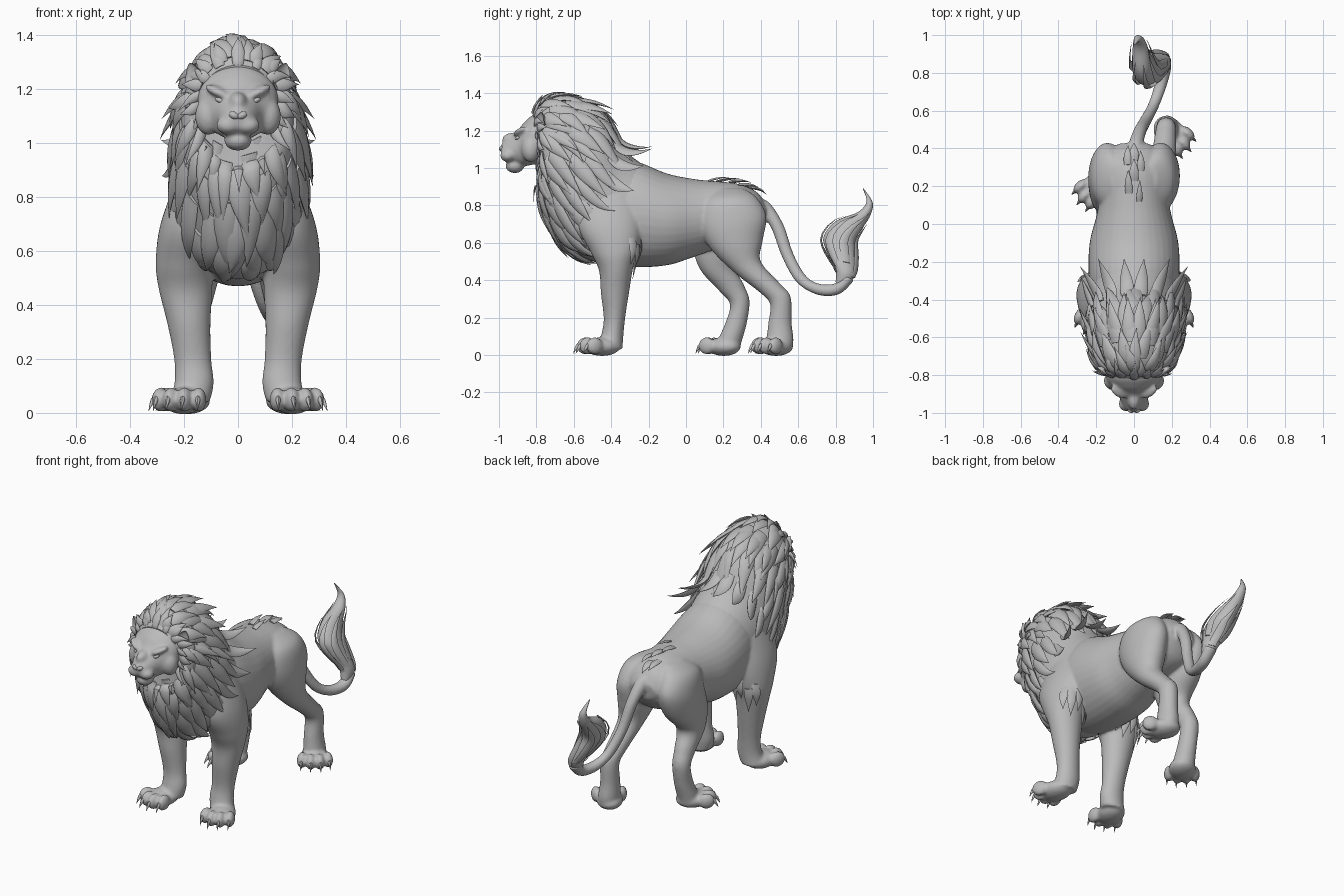
import bpy, bmesh, random
from math import sin, cos, pi, radians
from mathutils import Vector, Matrix

random.seed(4)
cube = bpy.data.objects.get("Cube")
if cube:
    bpy.data.objects.remove(cube, do_unlink=True)

stone = bpy.data.materials.new("warm_grey")
stone.use_nodes = True
stone.diffuse_color = (0.5, 0.5, 0.5, 1)
stone.node_tree.nodes["Principled BSDF"].inputs["Base Color"].default_value = (0.5, 0.5, 0.5, 1)


def finish(bm, name, voxel=0):
    """Turn a bmesh into a smooth object, optionally fused by remeshing."""
    bmesh.ops.recalc_face_normals(bm, faces=bm.faces)
    mesh = bpy.data.meshes.new(name)
    bm.to_mesh(mesh)
    bm.free()
    mesh.materials.append(stone)
    obj = bpy.data.objects.new(name, mesh)
    bpy.context.collection.objects.link(obj)
    bpy.ops.object.select_all(action='DESELECT')
    obj.select_set(True)
    bpy.context.view_layer.objects.active = obj
    bpy.ops.object.shade_smooth_by_angle(angle=radians(50))
    if voxel:
        fuse = obj.modifiers.new("fuse", 'REMESH')
        fuse.mode = 'VOXEL'
        fuse.voxel_size = voxel
        fuse.use_smooth_shade = True
        relax = obj.modifiers.new("relax", 'SMOOTH')
        relax.factor = 0.5
        relax.iterations = 7


def skin(bm, rings):
    """Bridge a list of point rings and cap both ends."""
    rows = [[bm.verts.new(p) for p in ring] for ring in rings]
    n = len(rows[0])
    for a, b in zip(rows, rows[1:]):
        for i in range(n):
            j = (i + 1) % n
            bm.faces.new((a[i], a[j], b[j], b[i]))
    bm.faces.new(rows[0][::-1])
    bm.faces.new(rows[-1])


def spline(a, b, c, d, u):
    return b + 0.5 * u * (c - a + u * (2 * a - 5 * b + 4 * c - d + u * (3 * (b - c) + d - a)))


def surf(secs, t, angle):
    """Point on a loft. Section: first edge y z, second edge y z, half width, centre x."""
    i = max(0, min(int(t), len(secs) - 2))
    near = [secs[max(0, min(k, len(secs) - 1))] for k in range(i - 1, i + 3)]
    y1, z1, y2, z2, w, x = (spline(*v, t - i) for v in zip(*near))
    k = cos(angle)
    return Vector((x + w * sin(angle), (y1 + y2 + k * (y1 - y2)) / 2, (z1 + z2 + k * (z1 - z2)) / 2))


def loft(bm, secs, sides=36, steps=6):
    total = (len(secs) - 1) * steps
    skin(bm, [[surf(secs, k / steps, 2 * pi * i / sides) for i in range(sides)]
              for k in range(total + 1)])


def flip(secs):
    return [(*s[:5], -s[5]) for s in secs]


def ball(bm, centre, radii, turn=0, tilt=0):
    m = (Matrix.Translation(centre) @ Matrix.Rotation(turn, 4, 'Z')
         @ Matrix.Rotation(tilt, 4, 'Y') @ Matrix.Diagonal((*radii, 1)))
    return bmesh.ops.create_uvsphere(bm, u_segments=20, v_segments=12, radius=1, matrix=m)['verts']


def strand(bm, pts, sides, width, flat):
    """Pointed lock that swells in the middle."""
    rings = []
    last = len(pts) - 1
    for k, p in enumerate(pts):
        s = k / last
        w = width * max(0.02, (0.7 + 1.9 * s) * (1 - s) ** 1.2)
        along = (pts[min(k + 1, last)] - pts[max(k - 1, 0)]).normalized()
        side = sides[k].normalized()
        up = along.cross(side).normalized()
        rings.append([p + side * w * cos(q * pi / 4) + up * w * flat * sin(q * pi / 4) for q in range(8)])
    skin(bm, rings)


def lock(bm, secs, t, a, length, width, lift, curl=0.0, flat=0.35):
    """Lay a strand on a loft, following its length and lifting at the tip."""
    pts, sides = [], []
    for k in range(10):
        s = k / 9
        tt, aa = t + length * s, a + curl * s * s
        p = surf(secs, tt, aa)
        side = surf(secs, tt, aa + 0.05) - surf(secs, tt, aa - 0.05)
        flow = surf(secs, tt + 0.05, aa) - surf(secs, tt - 0.05, aa)
        out = side.cross(flow).normalized()
        if out.dot(p - surf(secs, tt, aa + pi)) < 0:
            out = -out
        pts.append(p + out * (lift * s ** 1.8 + 0.01 * sin(pi * s)))
        sides.append(side)
    strand(bm, pts, sides, width, flat)


# Profiles
torso = [(-.6, 1.1, -.62, .6, .17, 0), (-.4, 1.06, -.45, .5, .215, 0), (-.25, 1.03, -.28, .47, .24, 0),
         (-.1, .97, -.1, .48, .235, 0), (.05, .94, .03, .52, .2, 0), (.15, .93, .15, .56, .18, 0),
         (.28, .915, .26, .58, .18, 0), (.38, .87, .36, .62, .15, 0), (.43, .8, .42, .7, .08, 0)]
head = [(-.68, 1.29, -.68, 1.03, .14, 0), (-.8, 1.29, -.8, 1.02, .15, 0), (-.86, 1.25, -.86, 1.01, .125, 0),
        (-.9, 1.2, -.89, 1.01, .09, 0), (-.95, 1.155, -.935, 1.03, .066, 0),
        (-.98, 1.13, -.965, 1.04, .05, 0), (-.995, 1.115, -.985, 1.06, .03, 0)]
front_leg = [(-.56, .9, -.28, .92, .06, .15), (-.58, .7, -.24, .72, .1, .185), (-.51, .55, -.25, .58, .105, .2),
             (-.465, .45, -.28, .48, .1, .195), (-.455, .33, -.305, .33, .08, .182), (-.44, .2, -.325, .2, .069, .168),
             (-.45, .12, -.335, .1, .073, .163), (-.47, .05, -.34, .03, .075, .18)]
thigh = [(.17, .89, .31, .89, .03, .09), (.09, .82, .38, .84, .085, .125), (.07, .7, .43, .74, .1, .14)]
back_leg = thigh + [(.13, .57, .41, .61, .095, .145), (.26, .44, .4, .5, .07, .155), (.4, .33, .51, .375, .057, .165),
                    (.45, .27, .56, .31, .053, .17), (.44, .17, .565, .17, .053, .17),
                    (.43, .08, .575, .08, .06, .175), (.43, .03, .565, .02, .06, .18)]
step_leg = thigh + [(.04, .57, .38, .6, .095, .145), (.08, .45, .27, .48, .075, .155), (.18, .34, .31, .375, .057, .165),
                    (.235, .27, .34, .29, .053, .17), (.21, .17, .325, .17, .053, .17),
                    (.17, .08, .3, .08, .06, .175), (.16, .03, .285, .02, .06, .18)]
tail = [(.36, .84, .34, .74, .045, 0), (.44, .82, .4, .74, .04, .01), (.52, .7, .455, .68, .034, .03),
        (.575, .54, .515, .52, .031, .06), (.645, .42, .595, .385, .03, .1), (.72, .38, .71, .32, .033, .135),
        (.8, .385, .82, .325, .035, .16), (.84, .43, .9, .4, .038, .16)]
tuft = [(.8, .39, .86, .36, .025, .16), (.8, .46, .905, .43, .045, .15), (.755, .55, .91, .52, .06, .1),
        (.735, .63, .905, .61, .065, .06), (.8, .715, .945, .68, .05, .04),
        (.92, .765, .985, .745, .035, .03), (.965, .82, .998, .815, .02, .02), (.945, .89, .95, .89, .003, 0)]
mane = [(-.82, 1.29, -.76, 1.03, .14, 0), (-.78, 1.335, -.77, .96, .165, 0), (-.7, 1.37, -.775, .85, .2, 0),
        (-.56, 1.35, -.73, .72, .225, 0), (-.43, 1.26, -.63, .57, .24, 0),
        (-.33, 1.1, -.5, .5, .235, 0), (-.22, 1.01, -.35, .5, .23, 0)]

# Body, head and limbs fused into one skin
body = bmesh.new()
claws = bmesh.new()
for part in (torso, head, front_leg, flip(front_leg), back_leg, flip(step_leg), tail):
    loft(body, part)


def paw(x, y, side, angle):
    fwd = Vector((side * sin(angle), -cos(angle), 0))
    turn = side * angle
    c = Vector((x * side, y, 0.045))
    ball(body, c + fwd * 0.03, (0.078, 0.1, 0.05), turn)
    for i in (-1.5, -0.5, 0.5, 1.5):
        d = Matrix.Rotation(turn + i * 0.12, 3, 'Z') @ Vector((0, -1, 0))
        across = Vector((-d.y, d.x, 0))
        toe = c + across * i * 0.037 + d * (0.118 - 0.008 * i * i)
        ball(body, toe + Vector((0, 0, 0.004)), (0.029, 0.048, 0.046), turn + i * 0.12)
        path = [toe + d * (0.025 + 0.042 * s) + Vector((0, 0, 0.012 - 0.05 * s * s))
                for s in (0, 0.25, 0.5, 0.75, 1)]
        strand(claws, path, [across] * 5, 0.012, 1.2)


for s in (1, -1):
    paw(0.195, -0.42, s, radians(14))
paw(0.17, 0.505, 1, radians(38))
paw(0.17, 0.225, -1, radians(38))

# Muzzle, brows and cheeks
for s in (1, -1):
    ball(body, (s * .036, -.952, 1.066), (.046, .042, .034))
    ball(body, (s * .075, -.885, 1.192), (.055, .034, .018), s * .5, s * -.4)
    ball(body, (s * .11, -.83, 1.1), (.05, .05, .07))
ball(body, (0, -.915, 1.01), (.052, .05, .038))
ball(body, (0, -.92, 1.15), (.035, .065, .04))
finish(body, "body", 0.0085)
finish(claws, "claws")

# Eyes and nose
features = bmesh.new()
for s in (1, -1):
    ball(features, (s * .066, -.898, 1.16), (.02, .016, .011), s * .6, s * -.35)
    ball(features, (s * .014, -.984, 1.103), (.021, .016, .014), 0, s * -.4)
finish(features, "eyes_and_nose")

# Cupped ears
ears = bmesh.new()
for s in (1, -1):
    for v in ball(ears, (0, 0, 0), (.042, .03, .055)):
        if v.co.y < 0:
            v.co.y *= -0.5
        v.co.x *= 1 - 8 * max(0, v.co.z)
        v.co = Matrix.Rotation(s * 0.7, 3, 'Z') @ Matrix.Rotation(s * 0.35, 3, 'Y') @ v.co
        v.co += Vector((s * 0.165, -0.785, 1.245))
finish(ears, "ears")

# Mane: soft mass with rows of overlapping locks
mass = bmesh.new()
loft(mass, mane, 40)
finish(mass, "mane")
locks = bmesh.new()
rows = [(0.1, 7, .026), (0.6, 7, .034), (1.2, 7, .044), (1.8, 8, .05), (2.4, 8, .054), (3.0, 8, .054), (3.6, 8, .052)]
for r, (t, count, width) in enumerate(rows):
    for i in range(count):
        a = pi * (i + 0.5 * (r % 2)) / (count - 0.5)
        for s in (1, -1):
            lock(locks, mane, t + random.uniform(-.2, .2), s * a, random.uniform(1.3, 1.8),
                 width * random.uniform(.75, 1.1), random.uniform(0, .045), s * random.uniform(-.1, .2))
for s in (1, -1):
    # Raised locks at the crown and over the withers
    for a, lift in ((.1, .07), (.4, .08), (.75, .07)):
        lock(locks, mane, 2.7, s * a, 1.25, .045, lift)
    for a, lift in ((.15, .11), (.5, .15), (.85, .14), (1.2, .07)):
        lock(locks, mane, 4.5, s * a, 1.2, .045, lift)
    # Side hooks and hanging chest points
    lock(locks, mane, 2.2, s * 1.3, 1.2, .03, .06)
    lock(locks, mane, 3.0, s * 1.2, 1.3, .035, .07)
    for a in (1.9, 2.25, 2.6, 2.95):
        lock(locks, mane, 4.0, s * a, 1.2, .045, .01)
# Forelock peaks standing over the brow
for a in (-.8, -.4, 0, .4, .8):
    lock(locks, mane, .5, a, 1.0, .03, .04)
finish(locks, "mane_locks")

# Small tufts along the rump and behind the elbows
tufts = bmesh.new()
for t, a, size in ((4.7, .15, .02), (5.1, -.15, .025), (5.6, 0, .03), (6.0, .2, .024), (6.3, -.2, .024), (6.5, 0, .03)):
    lock(tufts, torso, t, a, .9, size, .03)
for leg in (front_leg, flip(front_leg)):
    for k, a in enumerate((pi, pi - .4, pi + .4, pi - .8, pi + .8)):
        lock(tufts, leg, 1.6 + .3 * (k % 3), a, 1.3, .03, .015, 0, .2)
finish(tufts, "body_tufts")

# Tail tuft with flowing strands
brush = bmesh.new()
loft(brush, tuft, 20)
for i in range(7):
    lock(brush, tuft, .8 + .4 * (i % 3), 2 * pi * i / 7, 3.6, .03, .008, .3, .25)
finish(brush, "tail_tuft")
